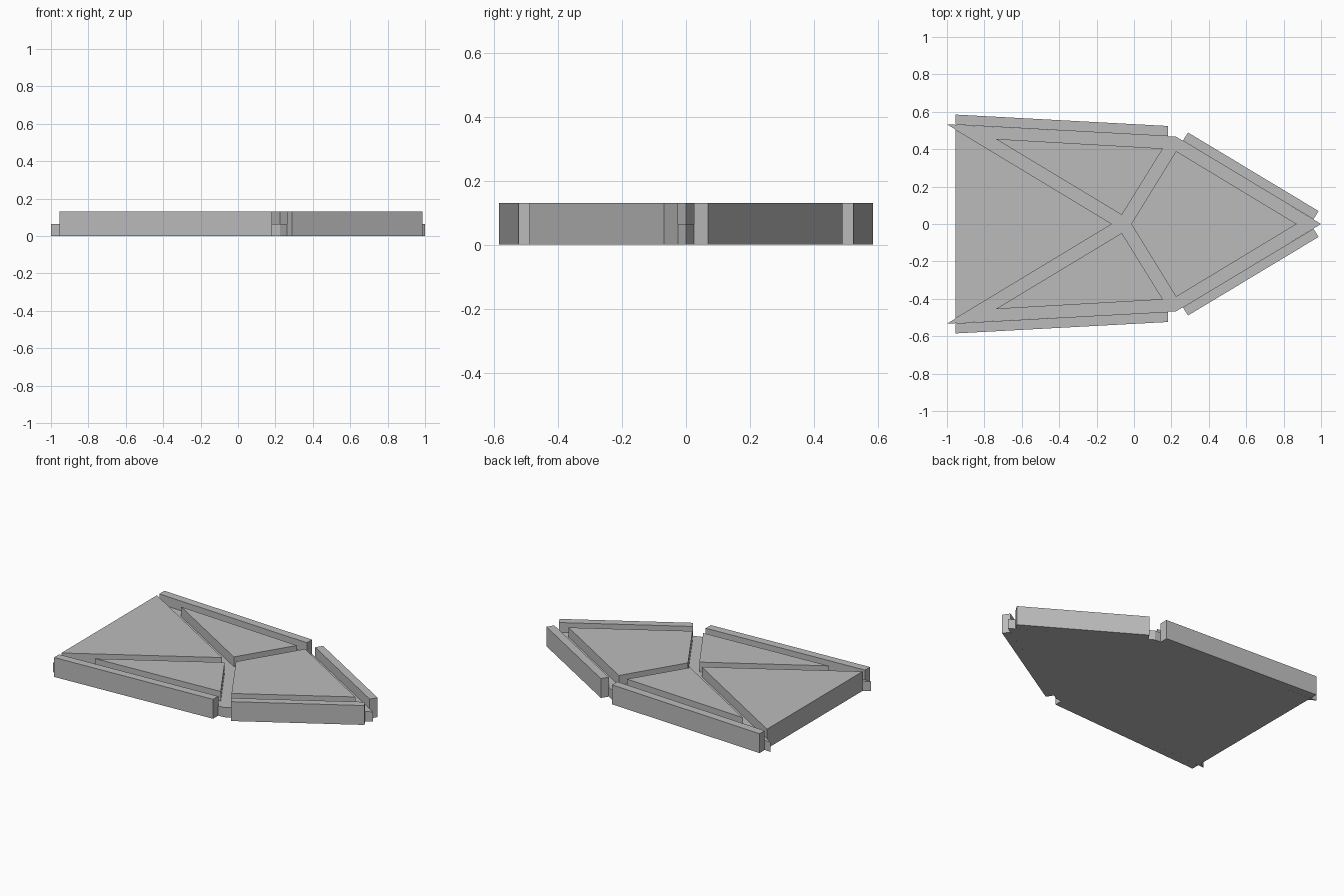
import bpy
import bmesh

cube = bpy.data.objects.get("Cube")
if cube:
    bpy.data.objects.remove(cube, do_unlink=True)

FULL, FLOOR = 0.13, 0.065  # height of panels and rails, height of the channel floor

grey = bpy.data.materials.new("plain_grey")
grey.use_nodes = True
grey.diffuse_color = (0.5, 0.5, 0.5, 1)
grey.node_tree.nodes["Principled BSDF"].inputs["Base Color"].default_value = (0.5, 0.5, 0.5, 1)


def slab(name, outline, bottom, top):
    """Extrude a flat outline from bottom to top."""
    bm = bmesh.new()
    face = bm.faces.new([bm.verts.new((x, y, bottom)) for x, y in outline])
    moved = bmesh.ops.extrude_face_region(bm, geom=[face])["geom"]
    for v in moved:
        if isinstance(v, bmesh.types.BMVert):
            v.co.z = top
    bmesh.ops.recalc_face_normals(bm, faces=bm.faces)
    mesh = bpy.data.meshes.new(name)
    bm.to_mesh(mesh)
    bm.free()
    mesh.materials.append(grey)
    obj = bpy.data.objects.new(name, mesh)
    bpy.context.collection.objects.link(obj)
    return obj


def mirrored(half):
    """Complete a half outline across y = 0."""
    return half + [(x, -y) for x, y in reversed(half) if y != 0]


# Base plate with pointed rear corners and a front tip
slab("base_plate", mirrored([(1, 0), (0.225, 0.467), (-1, 0.533), (-0.955, 0.506)]), 0, FLOOR)

# Raised panels on the centre line
slab("rear_panel", [(-0.955, 0.506), (-0.955, -0.506), (-0.117, 0)], FLOOR, FULL)
slab("tip_panel", [(0.87, 0), (0.225, 0.39), (-0.015, 0), (0.225, -0.39)], FLOOR, FULL)

# Raised side panels and outer rails, one of each per side
side_panel = [(-0.74, 0.455), (0.155, 0.404), (-0.065, 0.048)]
long_rail = [(-0.955, 0.585), (0.182, 0.524), (0.182, 0.469), (-0.955, 0.531)]
tip_rail = [(0.289, 0.489), (0.987, 0.069), (0.959, 0.025), (0.261, 0.445)]
for side, sign in (("left", 1), ("right", -1)):
    # +y is the rear half, so the mirrored copies are told apart by depth
    place = "rear" if sign > 0 else "front"
    for part, outline, bottom in (("side_panel", side_panel, FLOOR),
                                  ("long_rail", long_rail, 0),
                                  ("tip_rail", tip_rail, 0)):
        slab(f"{place}_{part}", [(x, sign * y) for x, y in outline], bottom, FULL)
